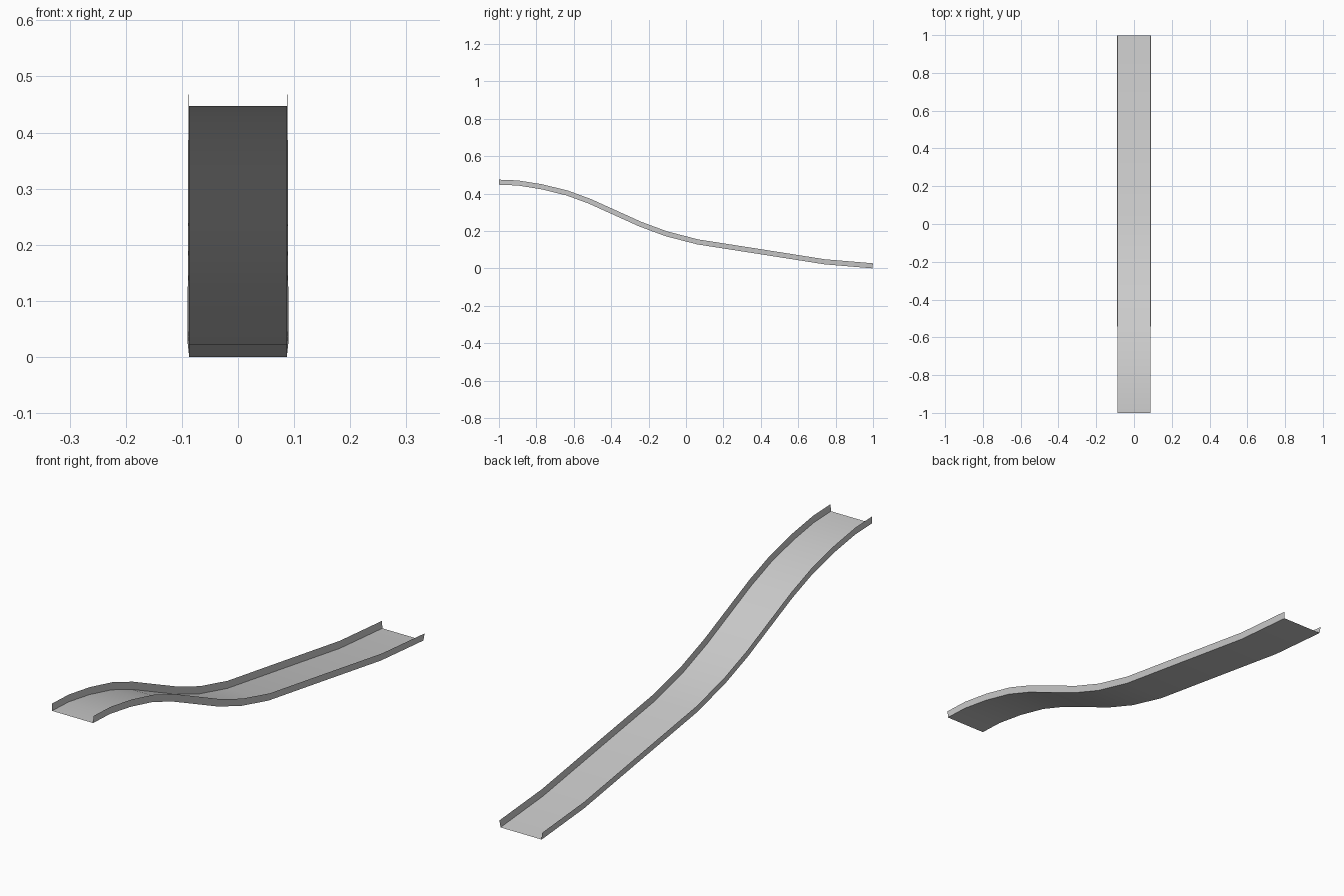
import bpy, bmesh, math
from mathutils import Vector

if "Cube" in bpy.data.objects:
    bpy.data.objects.remove(bpy.data.objects["Cube"])

# Side profile of the chute floor (y, z), from high front end to low back end
PROFILE = [(-1, .447), (-.90, .443), (-.775, .423), (-.64, .390), (-.52, .346),
           (-.385, .285), (-.25, .224), (-.11, .172), (.06, .128), (.40, .075),
           (.74, .0215), (.997, 0)]
HALF_WIDTH = .087
WALL = .027

pts = [Vector((0, y, z)) for y, z in PROFILE]
bm = bmesh.new()
rows = []
for i, p in enumerate(pts):
    # wall height runs square to the local slope
    t = (pts[min(i + 1, len(pts) - 1)] - pts[max(i - 1, 0)]).normalized()
    n = Vector((0, -t.z, t.y)) * WALL
    if i == 0:
        n = Vector((0, 0, WALL))
    lean = .001 + .002 * i / (len(pts) - 1)
    section = [Vector((-HALF_WIDTH - lean, 0, 0)) + p + n,
               Vector((-HALF_WIDTH, 0, 0)) + p,
               Vector((HALF_WIDTH, 0, 0)) + p,
               Vector((HALF_WIDTH + lean, 0, 0)) + p + n]
    rows.append([bm.verts.new(v) for v in section])

# Skin floor and side walls between neighbouring sections
for a, b in zip(rows, rows[1:]):
    for k in range(3):
        bm.faces.new((a[k], a[k + 1], b[k + 1], b[k]))

mesh = bpy.data.meshes.new("slide_chute")
bm.to_mesh(mesh)
bm.free()
chute = bpy.data.objects.new("slide_chute", mesh)
bpy.context.collection.objects.link(chute)

# Smooth along the run, crisp where walls meet the floor
bpy.context.view_layer.objects.active = chute
chute.select_set(True)
bpy.ops.object.shade_smooth_by_angle(angle=math.radians(30))
